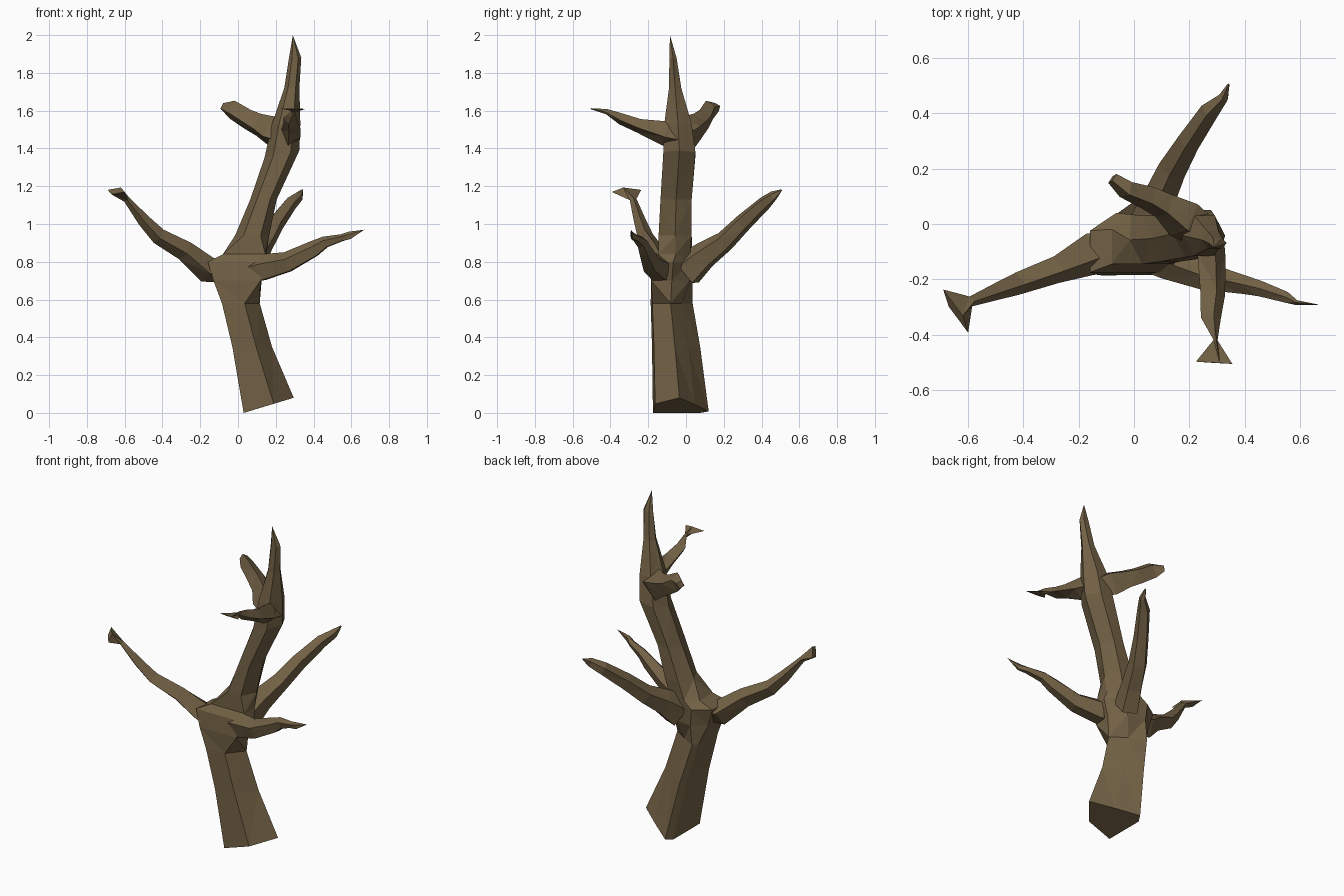
import bpy, bmesh, math
from mathutils import Vector

bark = bpy.data.materials.new("brown bark")
bark.diffuse_color = (0.17, 0.12, 0.06, 1)


def unit_ring(n, phase):
    """n-gon stretched to fill the square -1..1, so ring sizes are true extents."""
    p = [(math.cos(phase + math.tau * i / n), math.sin(phase + math.tau * i / n)) for i in range(n)]
    out = []
    for axis in (0, 1):
        lo, hi = min(q[axis] for q in p), max(q[axis] for q in p)
        out.append([2 * (q[axis] - lo) / (hi - lo) - 1 for q in p])
    return list(zip(*out))


def skin(name, rings):
    """Skin a list of point rings into one closed, flat-faced low-poly limb."""
    bm = bmesh.new()
    rows = [[bm.verts.new(p) for p in ring] for ring in rings]
    n = len(rows[0])
    for a, b in zip(rows, rows[1:]):
        for i in range(n):
            j = (i + 1) % n
            bm.faces.new((a[i], a[j], b[j], b[i]))
    bm.faces.new(rows[0][::-1])
    bm.faces.new(rows[-1])
    bmesh.ops.remove_doubles(bm, verts=bm.verts, dist=0.0005)
    bmesh.ops.triangulate(bm, faces=bm.faces)
    bmesh.ops.recalc_face_normals(bm, faces=bm.faces)
    me = bpy.data.meshes.new(name)
    bm.to_mesh(me)
    bm.free()
    me.materials.append(bark)
    ob = bpy.data.objects.new(name, me)
    bpy.context.collection.objects.link(ob)


# trunk sections: wedge-shaped stump, boxy collar at the fork, rounder upper stem
WEDGE = [(1, -0.05), (0.1, 0.5), (-0.8, 1), (-1, 0.7), (-1, -1), (0.2, -0.92)]
COLLAR = [(1, 0.0), (0.5, 0.85), (-0.4, 1), (-1, 0.4), (-1, -1), (0.95, -1)]
STEM = unit_ring(6, 0.0)


def trunk(name, levels):
    """levels: (z, x min, x max, y min, y max, tilt of the ring along x, section)."""
    rings = []
    for z, x0, x1, y0, y1, tilt, section in levels:
        rings.append([((x0 + x1) / 2 + u * (x1 - x0) / 2, (y0 + y1) / 2 + v * (y1 - y0) / 2, z + tilt * u)
                      for u, v in section])
    skin(name, rings)


def branch(name, stations, n=5, phase=0.3):
    """stations: (x, y, z, half width sideways, half height) along the limb."""
    pts = [Vector(s[:3]) for s in stations]
    rings = []
    for k, s in enumerate(stations):
        d = (pts[min(k + 1, len(pts) - 1)] - pts[max(k - 1, 0)]).normalized()
        side = d.cross(Vector((0, 0, 1))).normalized()
        up = side.cross(d)
        rings.append([pts[k] + side * u * s[3] + up * v * s[4] for u, v in unit_ring(n, phase)])
    skin(name, rings)


# leaning trunk up to the pointed top
trunk("trunk", [
    (0.04, 0.03, 0.295, -0.175, 0.12, 0.04, WEDGE),
    (0.35, -0.03, 0.18, -0.18, 0.075, 0, WEDGE),
    (0.58, -0.085, 0.115, -0.187, 0.035, 0, WEDGE),
    (0.70, -0.13, 0.125, -0.185, 0.035, 0, COLLAR),
    (0.80, -0.16, 0.16, -0.175, 0.04, 0, COLLAR),
    (0.84, -0.08, 0.15, -0.145, 0.035, 0, COLLAR),
    (0.94, -0.015, 0.165, -0.145, 0.03, 0, STEM),
    (1.13, 0.065, 0.205, -0.135, 0.03, 0, STEM),
    (1.37, 0.14, 0.325, -0.12, 0.05, 0.02, STEM),
    (1.53, 0.18, 0.33, -0.115, 0.03, 0, STEM),
    (1.72, 0.245, 0.325, -0.09, -0.025, 0, STEM),
    (1.88, 0.27, 0.335, -0.088, -0.05, 0, STEM),
    (2.00, 0.29, 0.29, -0.085, -0.085, 0, STEM)])

# left limb, ending in a small flared stub
branch("left_branch", [
    (-0.03, -0.09, 0.74, 0.08, 0.05),
    (-0.16, -0.11, 0.757, 0.075, 0.068),
    (-0.28, -0.165, 0.857, 0.048, 0.052),
    (-0.42, -0.215, 0.935, 0.04, 0.042),
    (-0.50, -0.245, 1.02, 0.03, 0.032),
    (-0.59, -0.28, 1.13, 0.018, 0.016),
    (-0.645, -0.315, 1.175, 0.09, 0.022)], 4)

# right limb, growing out of the front corner of the collar
branch("right_branch", [
    (0.04, -0.12, 0.755, 0.05, 0.05),
    (0.12, -0.14, 0.77, 0.06, 0.07),
    (0.26, -0.19, 0.80, 0.05, 0.053),
    (0.40, -0.22, 0.87, 0.034, 0.042),
    (0.46, -0.235, 0.905, 0.028, 0.03),
    (0.55, -0.265, 0.928, 0.02, 0.018),
    (0.59, -0.285, 0.94, 0.009, 0.02),
    (0.67, -0.292, 0.97, 0, 0)])

# back limb
branch("back_branch", [
    (0.05, 0.0, 0.76, 0.07, 0.09),
    (0.09, 0.09, 0.835, 0.06, 0.07),
    (0.14, 0.20, 0.91, 0.052, 0.052),
    (0.20, 0.30, 1.01, 0.042, 0.045),
    (0.275, 0.41, 1.11, 0.035, 0.035),
    (0.325, 0.46, 1.15, 0.018, 0.025),
    (0.342, 0.505, 1.18, 0.004, 0.004)])

# upper limb reaching back left from a thick knot
branch("upper_back_branch", [
    (0.25, -0.03, 1.46, 0.06, 0.07),
    (0.18, 0.015, 1.49, 0.075, 0.085),
    (0.11, 0.065, 1.525, 0.05, 0.063),
    (0.05, 0.095, 1.555, 0.044, 0.055),
    (-0.03, 0.125, 1.605, 0.034, 0.052),
    (-0.078, 0.165, 1.618, 0.022, 0.022)], 4)

# upper limb reaching forward, with a flat splayed tip
branch("upper_front_branch", [
    (0.27, -0.05, 1.465, 0.055, 0.06),
    (0.28, -0.11, 1.48, 0.05, 0.065),
    (0.285, -0.25, 1.52, 0.045, 0.037),
    (0.278, -0.34, 1.555, 0.036, 0.03),
    (0.295, -0.42, 1.595, 0.007, 0.014),
    (0.29, -0.502, 1.61, 0.066, 0.003)], 4)
